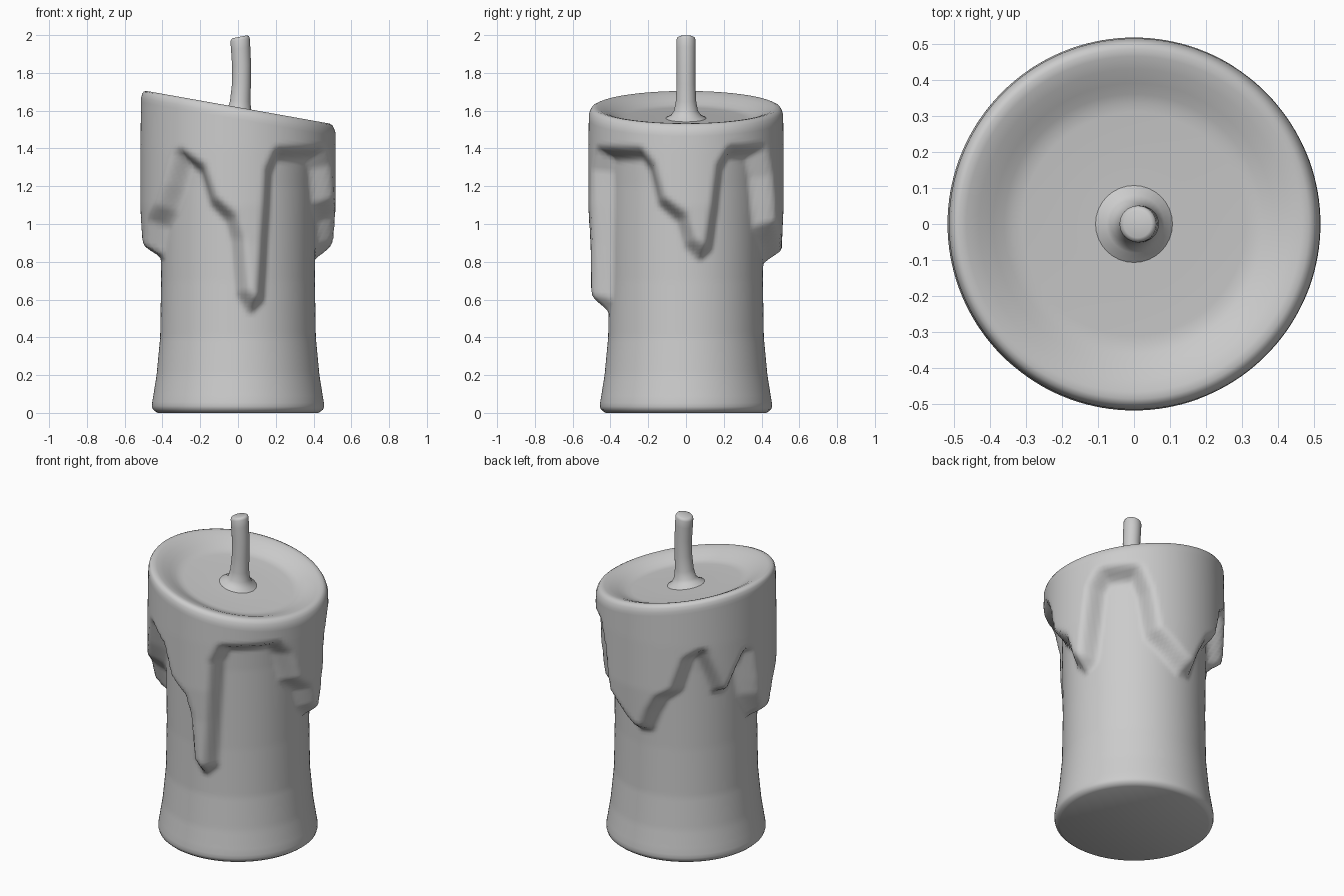
import bpy, bmesh, math

if "Cube" in bpy.data.objects:
    bpy.data.objects.remove(bpy.data.objects["Cube"])

N = 144          # sides around the candle
SLOPE = -0.178   # tilt of the melted top

# lower edge of the melted wax: angle in degrees, height
DRIPS = [(-127, 1.36), (-114, 1.29), (-107, 1.12), (-95, 1.03), (-91, .92), (-88, .64),
         (-81, .56), (-74, .61), (-71, 1.0), (-69, 1.28), (-64, 1.37), (-30, 1.37),
         (-23, 1.3), (-17, 1.12), (-3, 1.03), (2, .9), (10, .84), (16, .88), (20, 1.1),
         (23, 1.3), (29, 1.38), (51, 1.38), (57, 1.25), (62, 1.0), (72, .93), (80, .87),
         (88, .82), (96, .83), (102, .95), (108, 1.04), (119, 1.1), (127, 1.3), (135, 1.34),
         (142, 1.2), (148, 1.08), (155, 1.08), (162, 1.2), (168, 1.29), (174, 1.0),
         (183, .85), (198, .85), (205, 1.0), (217, 1.08), (225, 1.2), (233, 1.36)]
BASE = [(0, .425), (.015, .45), (.04, .457), (.1, .447), (.2, .431), (.4, .412),
        (.7, .407), (1.2, .412), (1.6, .43)]
WAX = [(0, .505), (.9, .508), (1.1, .517), (1.4, .517), (1.65, .513)]


def lerp(table, t):
    for (a, va), (b, vb) in zip(table, table[1:]):
        if t <= b:
            return va + (vb - va) * max(0, (t - a) / (b - a))
    return table[-1][1]


# drip outline unrolled flat, padded so it wraps around
ARC = math.radians(1) * 0.46
OUTLINE = [((a + o) * ARC, z) for o in (-360, 0, 360)
           for a, z in (DRIPS[:-1] if o < 360 else DRIPS[:8])]


def wax_amount(deg, z):
    """0 on the bare candle, 1 on the melted wax."""
    s, best = deg * ARC, 9
    for (ax, az), (bx, bz) in zip(OUTLINE, OUTLINE[1:]):
        if bx < s - .2 or ax > s + .2:
            continue
        dx, dz = bx - ax, bz - az
        t = max(0, min(1, ((s - ax) * dx + (z - az) * dz) / (dx * dx + dz * dz)))
        best = min(best, math.hypot(s - ax - t * dx, z - az - t * dz))
    d = best if z > lerp(OUTLINE, s) else -best
    t = max(0, min(1, (d + .04) / .09))
    return t * t * (3 - 2 * t)


def skin(name, rings):
    """Join closed rings of points and cap both ends."""
    bm = bmesh.new()
    vs = [[bm.verts.new(p) for p in ring] for ring in rings]
    n = len(vs[0])
    for lo, hi in zip(vs, vs[1:]):
        for i in range(n):
            j = (i + 1) % n
            bm.faces.new((lo[i], lo[j], hi[j], hi[i]))
    bm.faces.new(vs[0][::-1])
    bm.faces.new(vs[-1])
    bmesh.ops.recalc_face_normals(bm, faces=bm.faces)
    mesh = bpy.data.meshes.new(name)
    bm.to_mesh(mesh)
    bm.free()
    mesh.shade_smooth()
    ob = bpy.data.objects.new(name, mesh)
    bpy.context.collection.objects.link(ob)
    return ob


# candle side with drips
degs = [-120 + 360 * i / N for i in range(N)]
heights = [0, .005, .012, .022, .035] + [.06 + .94 * k / 72 for k in range(73)]
rings = []
for h in heights:
    ring = []
    for deg in degs:
        a = math.radians(deg)
        z = h * (1.575 + SLOPE * .51 * math.cos(a))
        w = wax_amount(deg, z) if z > .4 else 0
        r = lerp(BASE, z) * (1 - w) + lerp(WAX, z) * w
        ring.append((r * math.cos(a), r * math.sin(a), z))
    rings.append(ring)

# rounded rim and sunken pool on a tilted plane
for r, dz in [(.508, -.02), (.499, -.006), (.485, 0), (.465, -.002), (.43, -.014),
              (.39, -.033), (.36, -.048), (.335, -.056), (.31, -.058), (.15, -.058)]:
    rings.append([(r * math.cos(math.radians(d)), r * math.sin(math.radians(d)),
                   1.618 + dz + SLOPE * r * math.cos(math.radians(d))) for d in degs])
skin("candle_body", rings)

# wick: centre x, height, radius, tilt
WICK = [(0, 1.545, .12, SLOPE), (0, 1.562, .105, SLOPE), (.004, 1.575, .08, SLOPE),
        (.007, 1.6, .063, -.1), (.012, 1.65, .054, -.05), (.018, 1.74, .05, 0),
        (.019, 1.84, .05, .06), (.014, 1.93, .051, .15), (.011, 1.975, .051, .2),
        (.01, 1.986, .047, .2), (.01, 1.991, .038, .2)]
wick = skin("wick", [[(x + r * math.cos(k * math.tau / 32), r * math.sin(k * math.tau / 32),
                       z + t * r * math.cos(k * math.tau / 32)) for k in range(32)]
                     for x, z, r, t in WICK])
